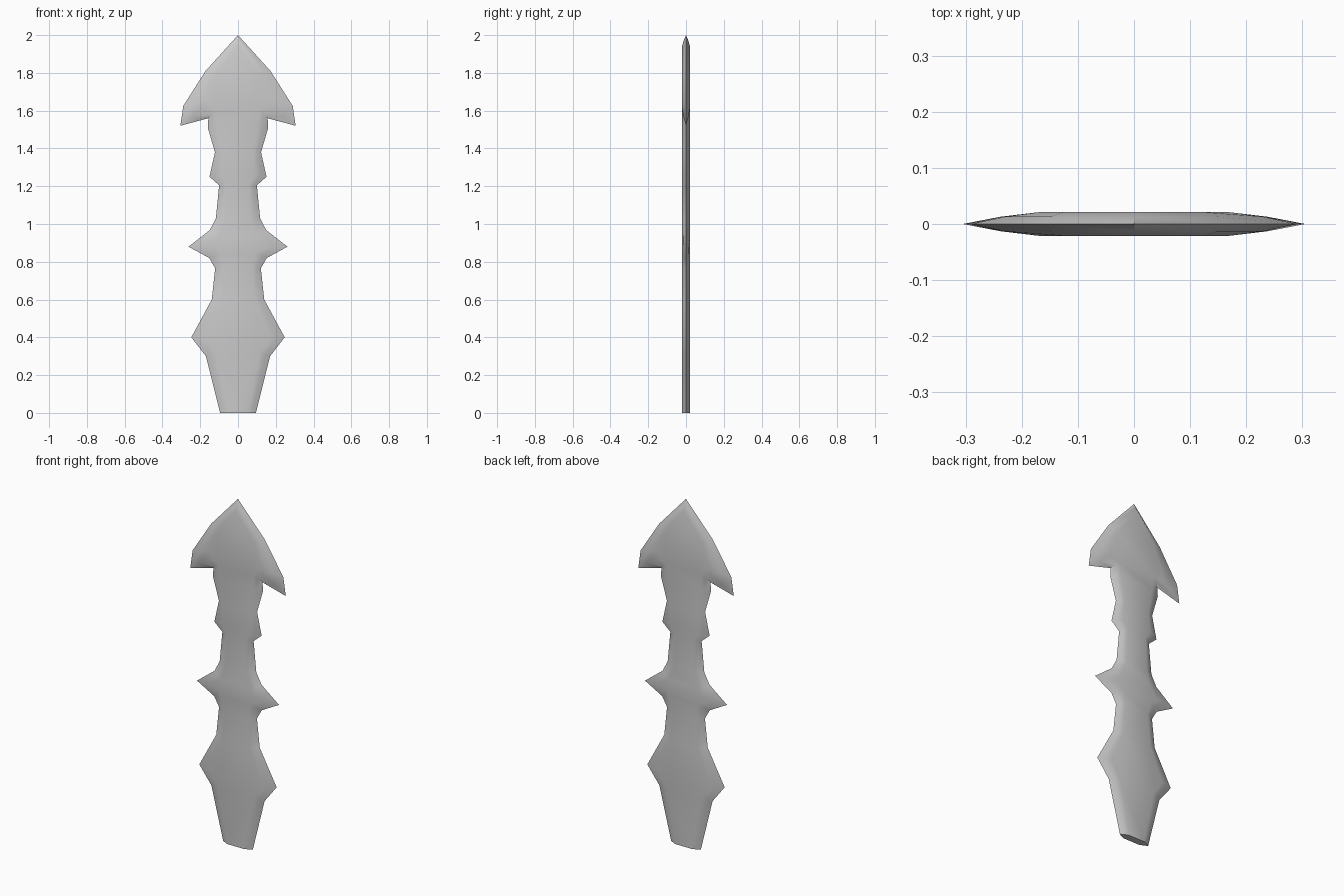
import bpy, bmesh

if "Cube" in bpy.data.objects:
    bpy.data.objects.remove(bpy.data.objects["Cube"])

T = 0.021  # half thickness of the flat centre

# right-hand profile, base to tip: (sharp edge x, z, flat border x, z)
PROFILE = [
    (0.095, 0.00, 0.05, 0.00), (0.17, 0.30, 0.115, 0.315),
    (0.247, 0.40, 0.17, 0.405), (0.139, 0.60, 0.09, 0.59),
    (0.121, 0.765, 0.075, 0.775), (0.152, 0.82, 0.095, 0.845),
    (0.262, 0.88, 0.125, 0.885), (0.15, 0.967, 0.10, 0.935),
    (0.117, 1.03, 0.07, 1.02), (0.10, 1.205, 0.06, 1.215),
    (0.151, 1.25, 0.09, 1.265), (0.122, 1.38, 0.08, 1.38),
    (0.16, 1.51, 0.105, 1.52), (0.157, 1.56, 0.115, 1.60),
    (0.305, 1.52, 0.17, 1.615), (0.29, 1.625, 0.17, 1.66),
    (0.172, 1.81, 0.125, 1.78), (0.0, 2.00, 0.0, 1.94),
]
# full outline: right side up, left side mirrored back down
outline = PROFILE + [(-a, b, -c, d) for a, b, c, d in reversed(PROFILE[:-1])]

bm = bmesh.new()


def ring(t, y):
    """Outline blended from sharp edge (t=0) to flat border (t=1)."""
    return [bm.verts.new((a + (c - a) * t, y, b + (d - b) * t))
            for a, b, c, d in outline]


# rounded bevel on both sides of the sharp edge
levels = [(1, -T), (0.5, -0.013), (0, 0), (0.5, 0.013), (1, T)]
rings = [ring(t, y) for t, y in levels]
n = len(outline)
for r0, r1 in zip(rings, rings[1:]):
    for i in range(n - 1):
        bm.faces.new((r0[i], r0[i + 1], r1[i + 1], r1[i]))

# flat front and back, and the cut base
flats = [bm.faces.new(rings[0]), bm.faces.new(rings[-1])]
base = bm.faces.new([r[0] for r in rings] + [r[-1] for r in reversed(rings)])
bmesh.ops.recalc_face_normals(bm, faces=bm.faces[:])
bmesh.ops.triangulate(bm, faces=flats + [base])

mesh = bpy.data.meshes.new("barbed_blade")
bm.to_mesh(mesh)
bm.free()
blade = bpy.data.objects.new("barbed_blade", mesh)
bpy.context.collection.objects.link(blade)
bpy.context.view_layer.objects.active = blade
blade.select_set(True)
bpy.ops.object.shade_smooth_by_angle(angle=0.7)
